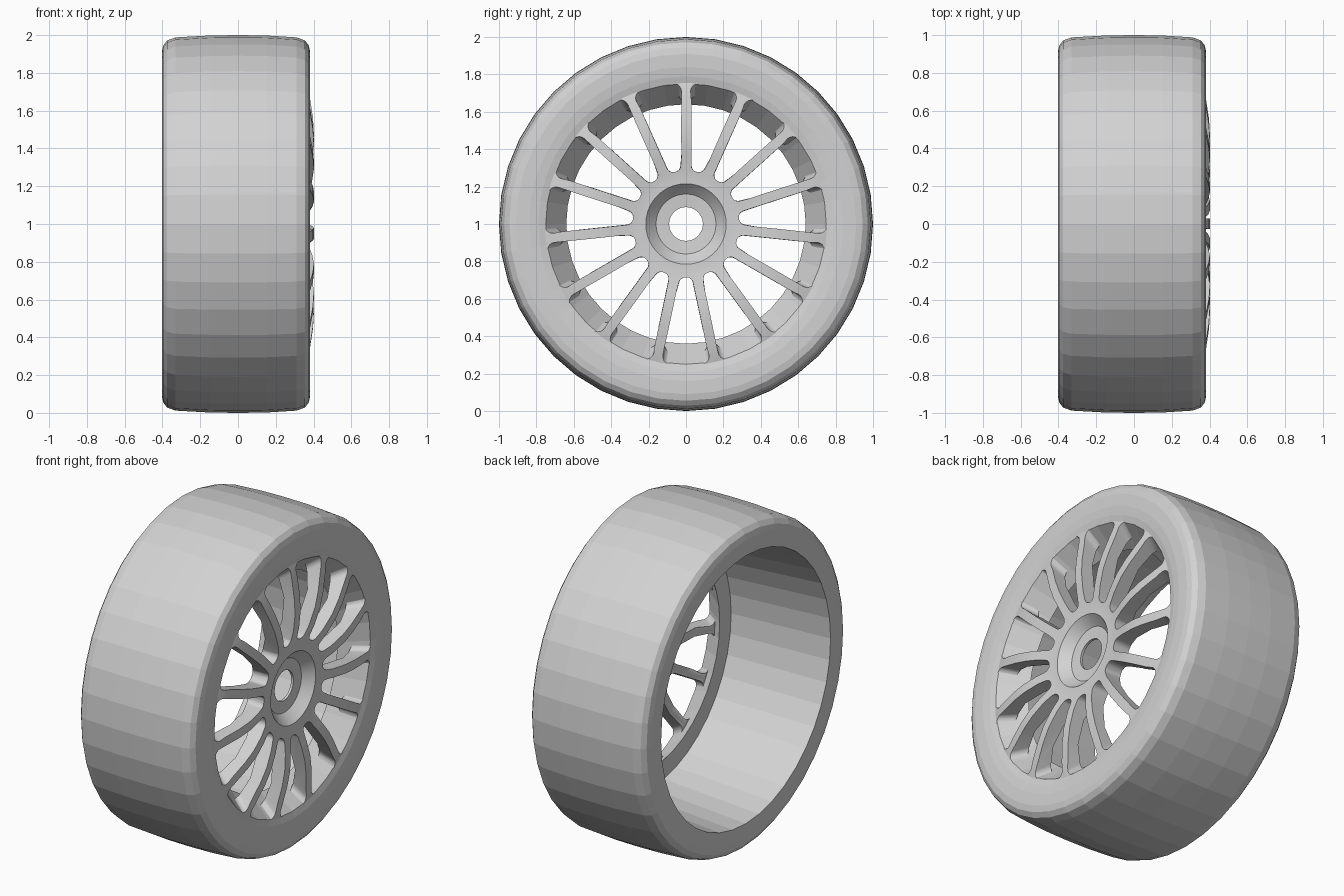
import bpy, bmesh, math

old = bpy.data.objects.get("Cube")
if old:
    bpy.data.objects.remove(old, do_unlink=True)

SPOKES = 15
HALF_PITCH = math.pi / SPOKES
DRAFT = 0.76      # slope of the tapered rim wall
FACE_X = 0.366    # plane of the wheel face
GREY = (0.65, 0.65, 0.65, 1)

grey = bpy.data.materials.new("plain_grey")
grey.use_nodes = True
grey.diffuse_color = GREY
grey.node_tree.nodes["Principled BSDF"].inputs["Base Color"].default_value = GREY


def place(x, r, a):
    """Point at depth x, radius r and angle a round the axle."""
    return (x, r * math.sin(a), 1 + r * math.cos(a))


def add_object(name, bm):
    bmesh.ops.recalc_face_normals(bm, faces=bm.faces[:])
    mesh = bpy.data.meshes.new(name)
    bm.to_mesh(mesh)
    bm.free()
    mesh.materials.append(grey)
    obj = bpy.data.objects.new(name, mesh)
    bpy.context.collection.objects.link(obj)
    return obj


def lathe(name, profile, segments):
    """Spin a closed (x, r) profile round the axle."""
    bm = bmesh.new()
    rings = [[bm.verts.new(place(x, r, 2 * math.pi * i / segments)) for x, r in profile]
             for i in range(segments)]
    n = len(profile)
    for i, ring in enumerate(rings):
        nxt = rings[(i + 1) % segments]
        for j in range(n):
            k = (j + 1) % n
            bm.faces.new((ring[j], ring[k], nxt[k], nxt[j]))
    return add_object(name, bm)


# Tyre with the rim barrel: tread, sidewalls, tapered wall, rear flange, barrel
lathe("tyre_and_rim", [
    (-0.403, 0.815), (-0.403, 0.91), (-0.396, 0.945), (-0.375, 0.972), (-0.33, 0.988),
    (-0.15, 0.998), (0, 1.0), (0.15, 0.998), (0.31, 0.988), (0.354, 0.972), (0.375, 0.945),
    (0.382, 0.91), (0.382, 0.84), (0.376, 0.79), (FACE_X, 0.75),
    (0.221, 0.64), (0.235, 0.77)], 40)

# Wheel face: bulged disc with a dished hub and a centre bore
face = lathe("spokes_and_hub", [
    (0.355, 0.79), (0.367, 0.755), (0.382, 0.66), (0.397, 0.56), (0.402, 0.47),
    (0.392, 0.37), (0.372, 0.28), (0.372, 0.215), (0.36, 0.205), (0.315, 0.16),
    (0.31, 0.09), (0.295, 0.09), (0.285, 0.2), (0.265, 0.29), (0.31, 0.4),
    (0.325, 0.55), (0.285, 0.67), (0.285, 0.78)], 120)


# Window outline between two spokes, with rounded corners
def window_outline():
    bm = bmesh.new()
    inner = (0.285, 0.031)
    outer = 0.75
    reach = HALF_PITCH - 0.023 / outer
    pts = [(inner[0], -inner[1])]
    pts += [(outer * math.cos(t * reach), outer * math.sin(t * reach))
            for t in (-1, -0.5, 0, 0.5, 1)]
    pts.append(inner)
    verts = [bm.verts.new((u, v, 0)) for u, v in pts]
    bm.faces.new(verts)
    bmesh.ops.bevel(bm, geom=[verts[1], verts[-2]], offset=0.052, segments=5,
                    profile=0.5, affect='VERTICES')
    ends = [v for v in bm.verts if v.co.x < 0.3]
    bmesh.ops.bevel(bm, geom=ends, offset=0.026, segments=4,
                    profile=0.5, affect='VERTICES')
    bm.faces.ensure_lookup_table()
    result = [(v.co.x, v.co.y) for v in bm.faces[0].verts]
    bm.free()
    return result


# Tapered cutters for all the windows
outline = window_outline()
bm = bmesh.new()
for s in range(SPOKES):
    turn = HALF_PITCH * (2 * s + 1)
    loops = []
    for x in (0.45, 0.15):
        loop = []
        for u, v in outline:
            if u > 0.6:
                u += 0.006 + DRAFT * (x - FACE_X)
                v *= 1 + 0.6 * (x - FACE_X)
            v *= 1 + 0.4 * (x - FACE_X)
            loop.append(bm.verts.new(place(x, math.hypot(u, v), turn + math.atan2(v, u))))
        loops.append(loop)
    front, back = loops
    bm.faces.new(front)
    bm.faces.new(back[::-1])
    for i in range(len(front)):
        j = (i + 1) % len(front)
        bm.faces.new((front[j], front[i], back[i], back[j]))
cutter = add_object("window_cutter", bm)
cutter.hide_render = True

# Cut the windows, then keep only the finished face
cut = face.modifiers.new("windows", 'BOOLEAN')
cut.operation = 'DIFFERENCE'
cut.solver = 'EXACT'
cut.object = cutter
bpy.ops.object.select_all(action='DESELECT')
face.select_set(True)
bpy.context.view_layer.objects.active = face
bpy.ops.object.modifier_apply(modifier=cut.name)
bpy.data.objects.remove(cutter, do_unlink=True)
bpy.ops.object.shade_smooth_by_angle(angle=math.radians(30))
